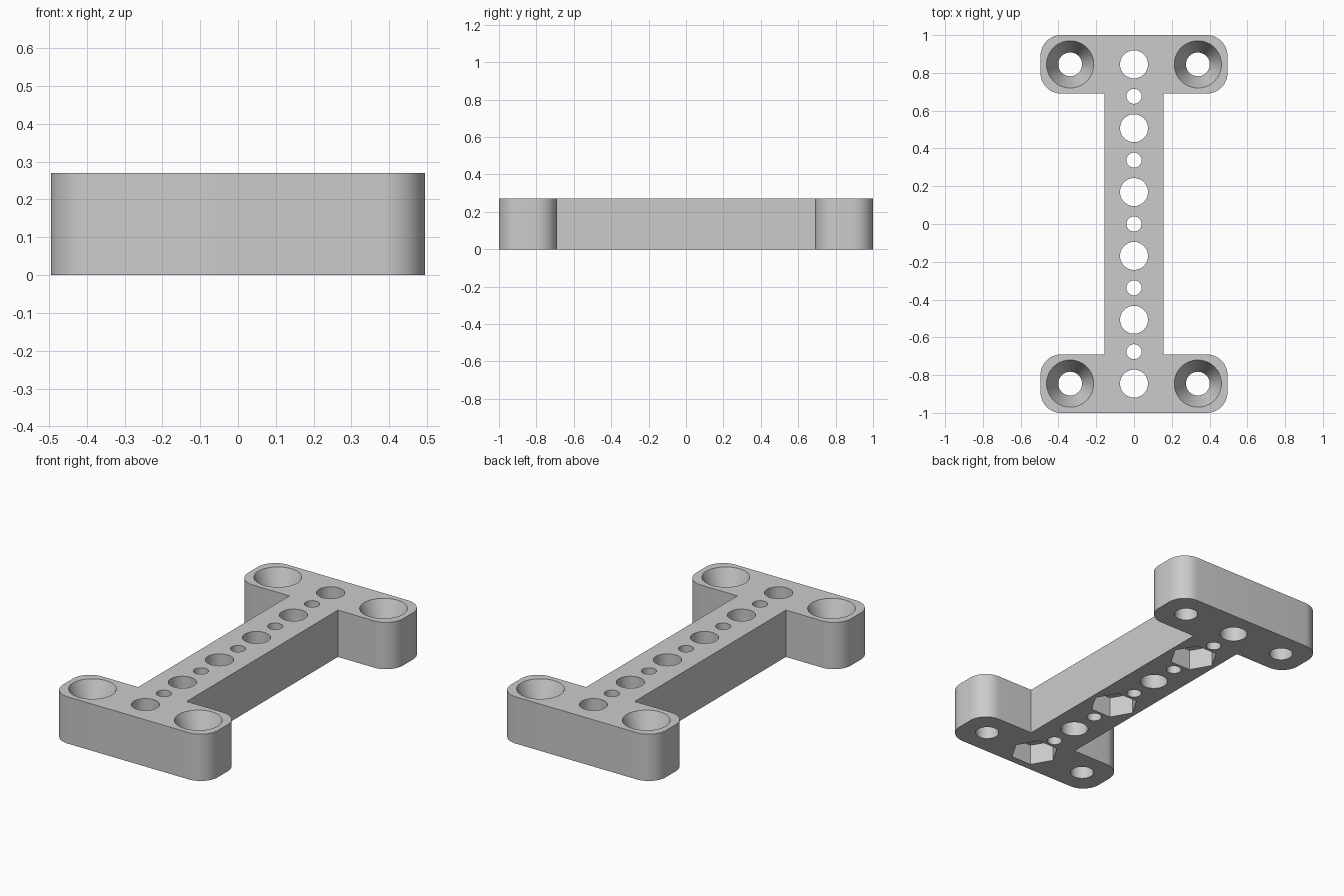
import bpy, bmesh
from math import cos, sin, radians

HEIGHT = 0.27
HALF_X, HALF_Y = 0.495, 1.0
FLANGE_Y, WEB_X = 0.69, 0.155
CORNER = 0.11
PITCH = 0.338          # spacing between large holes
END_Y = 2.5 * PITCH    # last hole, centred on the flange

old = bpy.data.objects.get("Cube")
if old:
    bpy.data.objects.remove(old, do_unlink=True)

grey = bpy.data.materials.new("plain_grey")
grey.use_nodes = True
colour = (0.6, 0.6, 0.6, 1)
grey.diffuse_color = colour
grey.node_tree.nodes["Principled BSDF"].inputs["Base Color"].default_value = colour


def make_object(name, bm):
    bmesh.ops.recalc_face_normals(bm, faces=bm.faces)
    mesh = bpy.data.meshes.new(name)
    bm.to_mesh(mesh)
    bm.free()
    mesh.materials.append(grey)
    obj = bpy.data.objects.new(name, mesh)
    bpy.context.collection.objects.link(obj)
    return obj


def arc(cx, cy, start, steps=12):
    """Quarter turn, clockwise from the start angle."""
    angles = [radians(start - 90 * i / steps) for i in range(steps + 1)]
    return [(cx + CORNER * cos(a), cy + CORNER * sin(a)) for a in angles]


def add_prism(bm, x, y, rings, sides=48):
    """Turned solid: rings are (radius, z) from bottom to top."""
    loops = []
    for r, z in rings:
        loops.append([bm.verts.new((x + r * cos(radians(360 * i / sides)),
                                    y + r * sin(radians(360 * i / sides)), z))
                      for i in range(sides)])
    bm.faces.new(loops[0][::-1])
    bm.faces.new(loops[-1])
    for low, high in zip(loops, loops[1:]):
        for i in range(sides):
            j = (i + 1) % sides
            bm.faces.new((low[i], low[j], high[j], high[i]))


# Body: one quarter of the outline, mirrored twice and extruded
quarter = (arc(HALF_X - CORNER, HALF_Y - CORNER, 90)
           + arc(HALF_X - CORNER, FLANGE_Y + CORNER, 0)
           + [(WEB_X, FLANGE_Y)])
right = quarter + [(x, -y) for x, y in reversed(quarter)]
outline = right + [(-x, y) for x, y in reversed(right)]

bm = bmesh.new()
base = bm.faces.new([bm.verts.new((x, y, 0)) for x, y in outline])
top = bmesh.ops.extrude_face_region(bm, geom=[base])["geom"]
bmesh.ops.translate(bm, vec=(0, 0, HEIGHT),
                    verts=[v for v in top if isinstance(v, bmesh.types.BMVert)])
body = make_object("mounting_bracket", bm)

# Through holes along the web, and tapered screw holes in the flanges
bm = bmesh.new()
for i in range(6):
    add_prism(bm, 0, -END_Y + i * PITCH, [(0.074, -0.1), (0.074, HEIGHT + 0.1)])
for i in range(5):
    add_prism(bm, 0, (i - 2) * PITCH, [(0.04, -0.1), (0.04, HEIGHT + 0.1)])
for sx in (-1, 1):
    for sy in (-1, 1):
        add_prism(bm, sx * PITCH, sy * END_Y,
                  [(0.063, -0.1), (0.063, 0.12), (0.125, HEIGHT), (0.125, HEIGHT + 0.1)])
holes = make_object("hole_cutter", bm)

# Hexagonal nut pockets under every other large hole
bm = bmesh.new()
for i in range(0, 6, 2):
    add_prism(bm, 0, -END_Y + i * PITCH, [(0.13, -0.1), (0.13, 0.12)], sides=6)
pockets = make_object("nut_pocket_cutter", bm)

# Cut, then discard the cutters
bpy.ops.object.select_all(action="DESELECT")
bpy.context.view_layer.objects.active = body
body.select_set(True)
for cutter in (holes, pockets):
    cutter.hide_render = True
    mod = body.modifiers.new(cutter.name, "BOOLEAN")
    mod.operation = "DIFFERENCE"
    mod.solver = "EXACT"
    mod.object = cutter
    bpy.ops.object.modifier_apply(modifier=mod.name)
    bpy.data.objects.remove(cutter, do_unlink=True)

bpy.ops.object.shade_smooth_by_angle(angle=radians(15))
